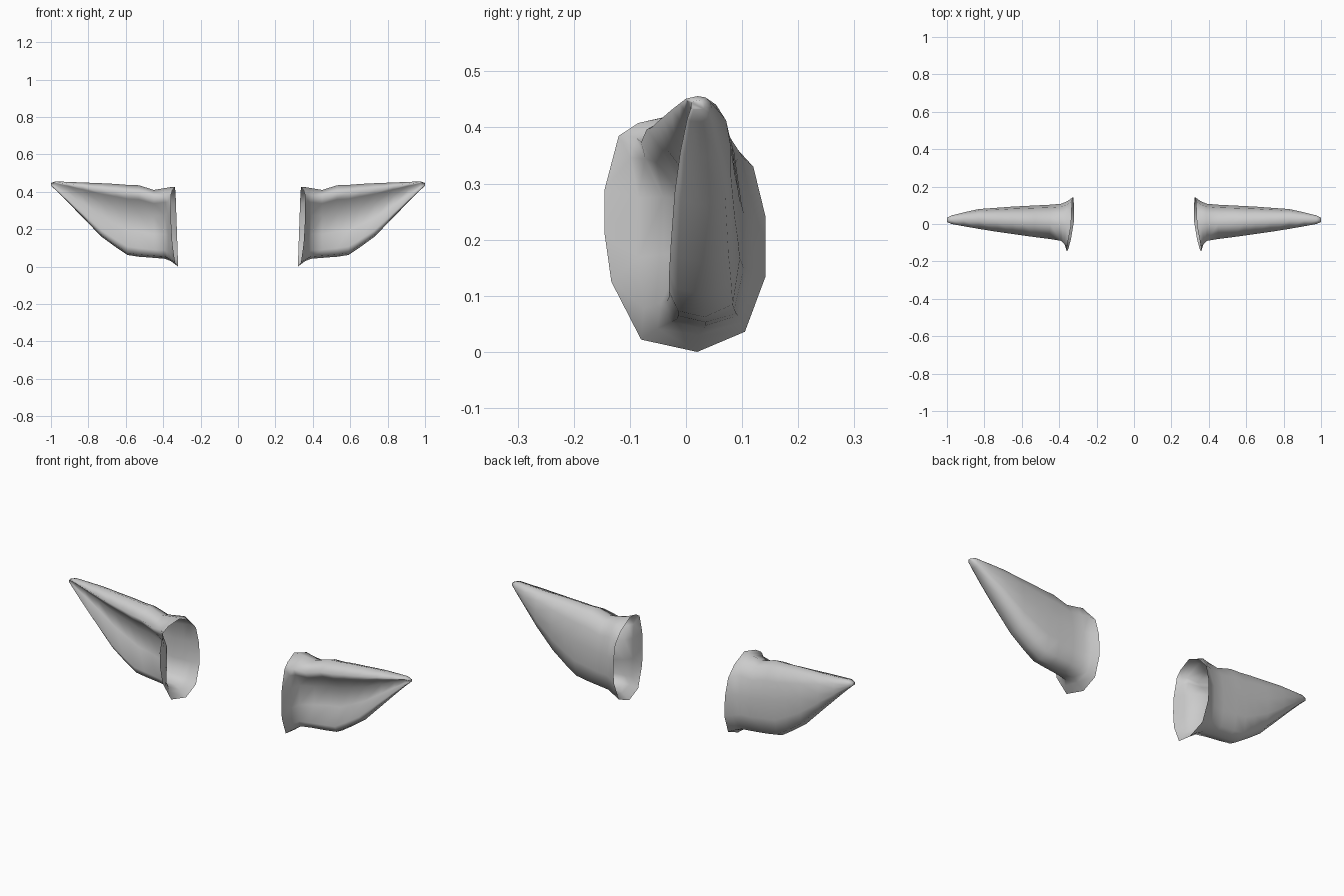
import bpy, bmesh

# Flared open rim at the head, as (y, z), starting at the bottom and going round the front
RIM = [(0.02, 0.0), (-0.08, 0.022), (-0.133, 0.125), (-0.145, 0.21), (-0.145, 0.29),
       (-0.12, 0.385), (-0.085, 0.408), (-0.01, 0.425), (0.07, 0.385), (0.12, 0.33),
       (0.142, 0.24), (0.142, 0.135), (0.105, 0.036)]

# Stations along the ear: x, z bottom, z top, front y at bottom, hollow y, front y at top, back y
STATIONS = [
    (0.36, 0.030, 0.425, -0.075, -0.085, -0.105, 0.120),
    (0.39, 0.042, 0.420, -0.045, -0.040, -0.090, 0.108),
    (0.45, 0.047, 0.410, -0.034, -0.002, -0.080, 0.103),
    (0.53, 0.053, 0.435, -0.030, 0.012, -0.070, 0.099),
    (0.59, 0.062, 0.437, -0.030, 0.016, -0.062, 0.096),
    (0.65, 0.102, 0.442, -0.030, 0.018, -0.053, 0.093),
    (0.73, 0.160, 0.446, -0.027, 0.018, -0.042, 0.087),
    (0.83, 0.263, 0.450, -0.020, 0.018, -0.026, 0.080),
    (0.91, 0.345, 0.453, -0.010, 0.014, -0.012, 0.062),
    (0.975, 0.410, 0.456, 0.002, 0.008, 0.000, 0.046),
    (1.00, 0.432, 0.448, 0.010, 0.010, 0.010, 0.034),
]


def section(zb, zt, fb, hol, ft, bk):
    mid = (fb + bk) / 2
    prof = [(0.0, mid), (0.03, fb + 0.25 * (mid - fb)), (0.12, fb), (0.35, hol),
            (0.62, hol), (0.80, ft * 0.65 + hol * 0.35), (0.90, ft),
            (1.0, ft + 0.45 * (bk - ft)), (0.95, ft + 0.75 * (bk - ft)),
            (0.80, bk - 0.08 * (bk - ft)), (0.55, bk), (0.28, bk),
            (0.06, mid + 0.8 * (bk - mid))]
    return [(y, zb + v * (zt - zb)) for v, y in prof]


def build_ear(name, side):
    bm = bmesh.new()
    rings = [[bm.verts.new((side * (0.32 + 0.035 * z + 0.2 * max(0, -y)), y, z))
              for y, z in RIM]]
    for x, *dims in STATIONS:
        # the first station leans with the rim
        lean = 0.15 if x < 0.37 else 0.0
        rings.append([bm.verts.new((side * (x + lean * max(0, -y)), y, z))
                      for y, z in section(*dims)])
    n = len(RIM)
    for a, b in zip(rings, rings[1:]):
        for i in range(n):
            j = (i + 1) % n
            bm.faces.new((a[i], a[j], b[j], b[i]))
    bm.faces.new(rings[-1])  # blunt tip
    bmesh.ops.recalc_face_normals(bm, faces=bm.faces)
    # the shell is open, so make sure the tip faces outwards
    bm.faces.ensure_lookup_table()
    bm.normal_update()
    if bm.faces[-1].normal.x * side < 0:
        bmesh.ops.reverse_faces(bm, faces=bm.faces)
    for f in bm.faces:
        f.smooth = True
    me = bpy.data.meshes.new(name)
    bm.to_mesh(me)
    bm.free()
    ob = bpy.data.objects.new(name, me)
    bpy.context.collection.objects.link(ob)
    return ob


# Mirrored pair of ears
build_ear("right_ear", 1)
build_ear("left_ear", -1)
